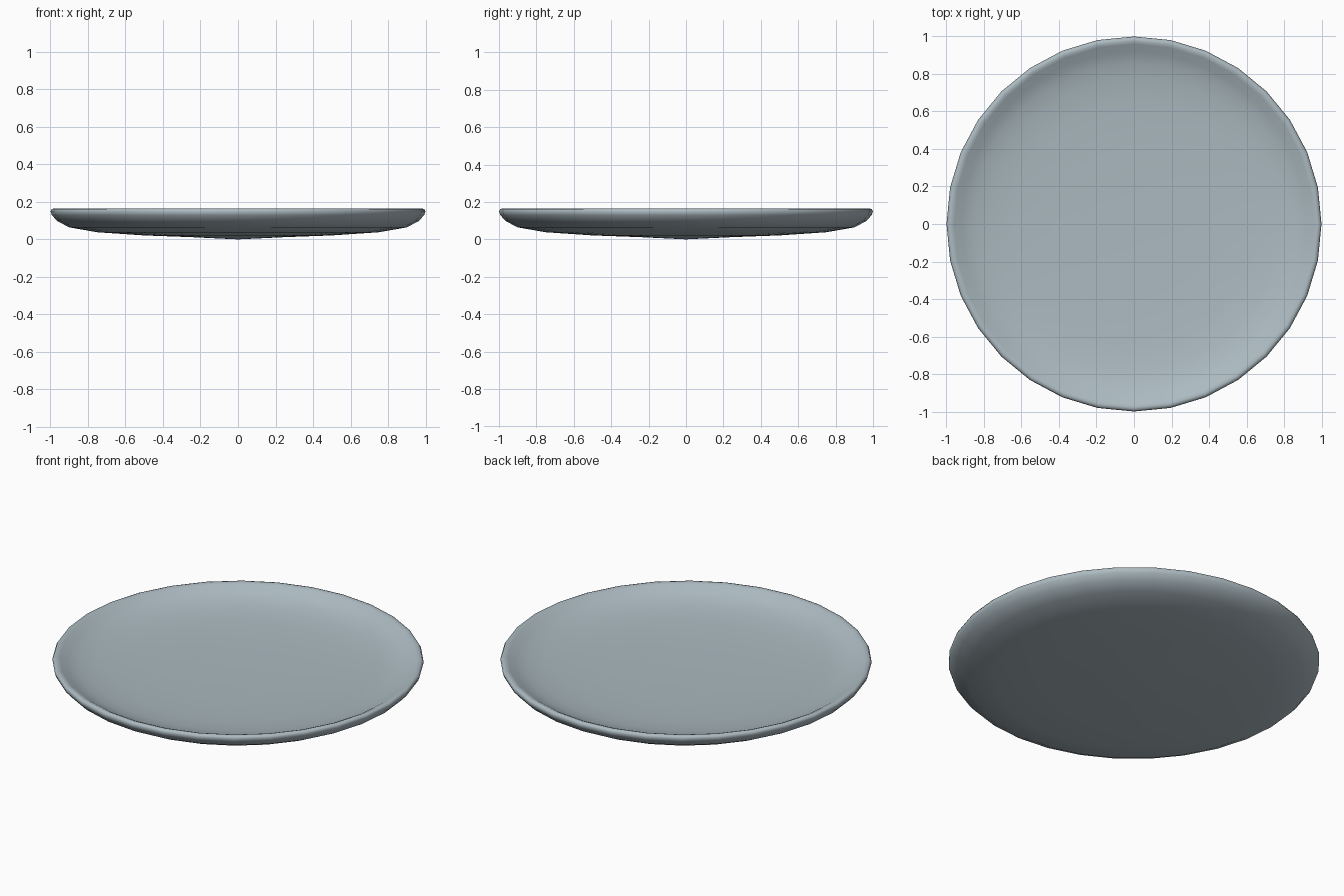
import bpy, bmesh, math

if "Cube" in bpy.data.objects:
    bpy.data.objects.remove(bpy.data.objects["Cube"])

SEGMENTS = 32
# Cross-section (radius, height): underside, rounded rim, then shallow dished top
PROFILE = [(0, 0.0), (0.25, 0.012), (0.5, 0.021), (0.75, 0.038), (0.9, 0.064),
           (0.965, 0.098), (0.993, 0.13), (1.0, 0.15), (0.993, 0.162),
           (0.978, 0.165), (0.96, 0.158), (0.92, 0.134), (0.86, 0.113),
           (0.78, 0.097), (0.65, 0.085), (0.4, 0.077), (0, 0.072)]

# Plate: spin the cross-section around z
bm = bmesh.new()
verts = [bm.verts.new((r, 0, z)) for r, z in PROFILE]
edges = [bm.edges.new(pair) for pair in zip(verts, verts[1:])]
bmesh.ops.spin(bm, geom=verts + edges, axis=(0, 0, 1), cent=(0, 0, 0),
               angle=2 * math.pi, steps=SEGMENTS, use_duplicate=False)
bmesh.ops.remove_doubles(bm, verts=bm.verts, dist=0.0005)
bmesh.ops.recalc_face_normals(bm, faces=bm.faces)
for face in bm.faces:
    face.smooth = True

mesh = bpy.data.meshes.new("plate")
bm.to_mesh(mesh)
bm.free()
plate = bpy.data.objects.new("plate", mesh)
bpy.context.collection.objects.link(plate)

# Blue-grey glaze
glaze = bpy.data.materials.new("glaze")
glaze.diffuse_color = (0.41, 0.49, 0.53, 1)
glaze.use_nodes = True
glaze.node_tree.nodes["Principled BSDF"].inputs["Base Color"].default_value = glaze.diffuse_color
mesh.materials.append(glaze)
